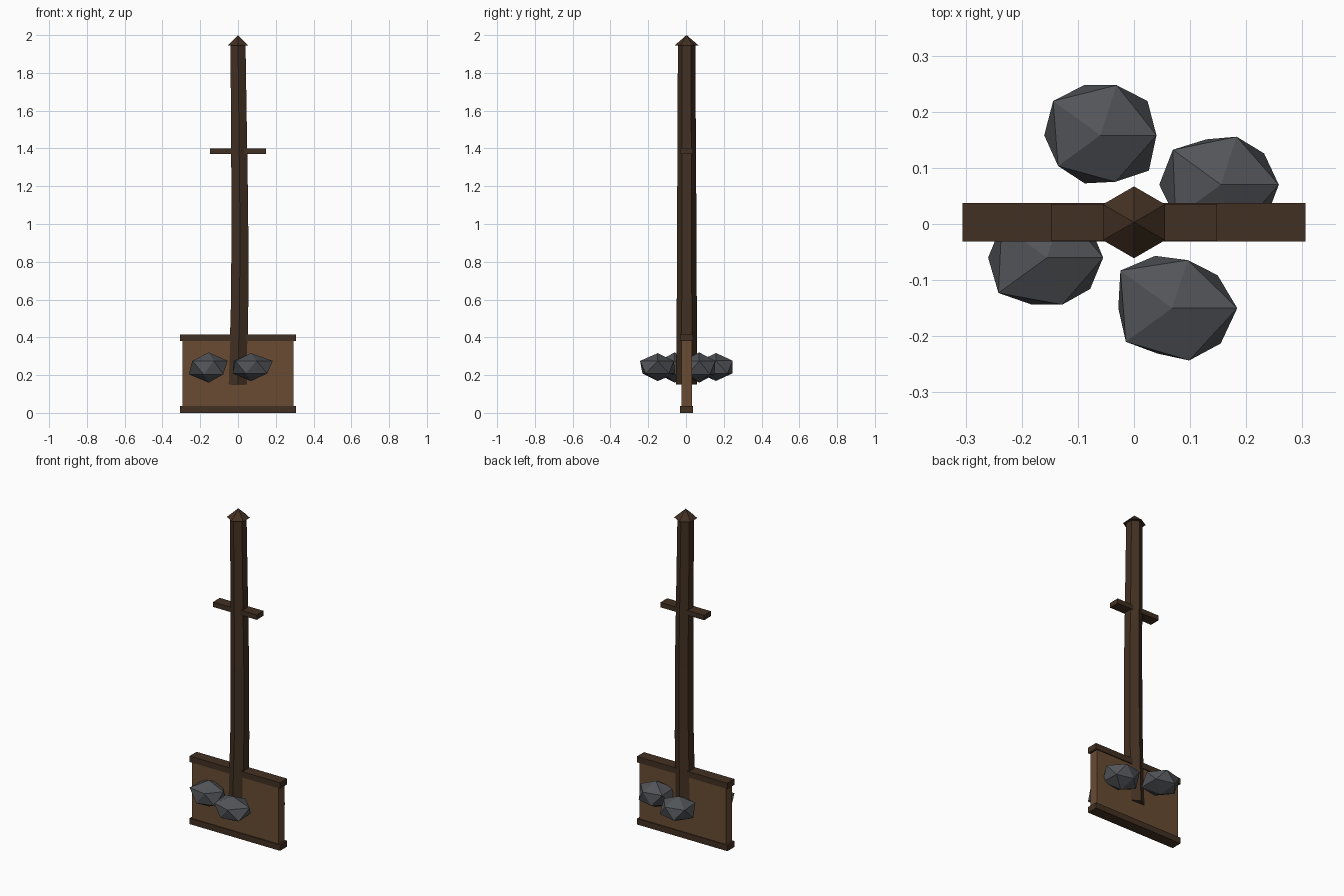
import bpy, bmesh, math
from mathutils import Vector

if "Cube" in bpy.data.objects:
    bpy.data.objects.remove(bpy.data.objects["Cube"])


def material(name, rgb):
    m = bpy.data.materials.new(name)
    m.diffuse_color = (*rgb, 1)
    m.use_nodes = True
    m.node_tree.nodes["Principled BSDF"].inputs["Base Color"].default_value = m.diffuse_color
    return m


DARK = material("dark_wood", (0.055, 0.03, 0.016))
PLANK = material("plank_wood", (0.14, 0.07, 0.032))
STONE = material("stone", (0.085, 0.09, 0.1))


def finish(name, bm, mat):
    bmesh.ops.recalc_face_normals(bm, faces=bm.faces)
    mesh = bpy.data.meshes.new(name)
    bm.to_mesh(mesh)
    bm.free()
    mesh.materials.append(mat)
    ob = bpy.data.objects.new(name, mesh)
    bpy.context.collection.objects.link(ob)
    return ob


def box(name, lo, hi, mat):
    bm = bmesh.new()
    bmesh.ops.create_cube(bm, size=1)
    lo, hi = Vector(lo), Vector(hi)
    for v in bm.verts:
        v.co = Vector([(lo[i] + hi[i]) / 2 + v.co[i] * (hi[i] - lo[i]) for i in range(3)])
    return finish(name, bm, mat)


def hex_loft(name, rings, mat, apex=None):
    """Skin six-sided rings (z, x, y, radius); close with a cap or an apex."""
    bm = bmesh.new()
    loops = []
    for z, x, y, r in rings:
        loops.append([bm.verts.new((x + r * math.cos(a), y + r * math.sin(a), z))
                      for a in (math.radians(30 + 60 * i) for i in range(6))])
    for a, b in zip(loops, loops[1:]):
        for i in range(6):
            j = (i + 1) % 6
            bm.faces.new((a[i], a[j], b[j], b[i]))
    bm.faces.new(loops[0])
    if apex:
        tip = bm.verts.new(apex)
        for i in range(6):
            bm.faces.new((loops[-1][i], loops[-1][(i + 1) % 6], tip))
    else:
        bm.faces.new(loops[-1])
    return finish(name, bm, mat)


def rock(name, x, y, z, h, radii):
    """Uneven icosahedron: ten belt points alternate between upper and lower."""
    bm = bmesh.new()
    belt = [bm.verts.new((x + r * math.cos(i * math.pi / 5),
                          y + r * math.sin(i * math.pi / 5),
                          z + (0.45 if i % 2 == 0 else -0.45) * h))
            for i, r in enumerate(radii)]
    poles = [bm.verts.new((x, y, z + h)), bm.verts.new((x, y, z - h))]
    for i in range(10):
        a, b, c = belt[i], belt[(i + 1) % 10], belt[(i + 2) % 10]
        bm.faces.new((a, b, c))
        bm.faces.new((a, c, poles[i % 2]))
    return finish(name, bm, STONE)


# Slightly bent pole, pointed cap and crossbar
hex_loft("pole", [(0.15, -0.001, 0.003, 0.056), (0.6, 0.009, 0.004, 0.053),
                  (1.05, 0.010, 0.004, 0.051), (1.95, 0, 0.003, 0.046)], DARK)
hex_loft("pole_cap", [(1.945, 0, 0.003, 0.064)], DARK, apex=(0, 0.003, 2.0))
box("crossbar", (-0.148, -0.03, 1.37), (0.148, 0.036, 1.40), DARK)

# Plank panel framed by two rails
step = 0.345 / 4
for i in range(4):
    z = 0.035 + i * step
    box(f"plank_{i + 1}", (-0.293, -0.025, z), (0.293, 0.031, z + step), PLANK)
for name, z in (("bottom_rail", 0), ("top_rail", 0.38)):
    box(name, (-0.306, -0.031, z), (0.306, 0.037, z + 0.036), DARK)

# Rocks set against the panel
rock("rock_back_left", -0.06, 0.158, 0.243, 0.074,
     (.1, .104, .094, .094, .104, .1, .093, .09, .087, .107))
rock("rock_front_right", 0.068, -0.15, 0.242, 0.074,
     (.116, .1, .09, .098, .114, .096, .102, .085, .098, .107))
rock("rock_front_left", -0.155, -0.06, 0.24, 0.08,
     (.1, .095, .09, .095, .1, .105, .107, .088, .088, .095))
rock("rock_back_right", 0.155, 0.07, 0.24, 0.08,
     (.103, .095, .09, .085, .106, .11, .1, .092, .09, .1))
